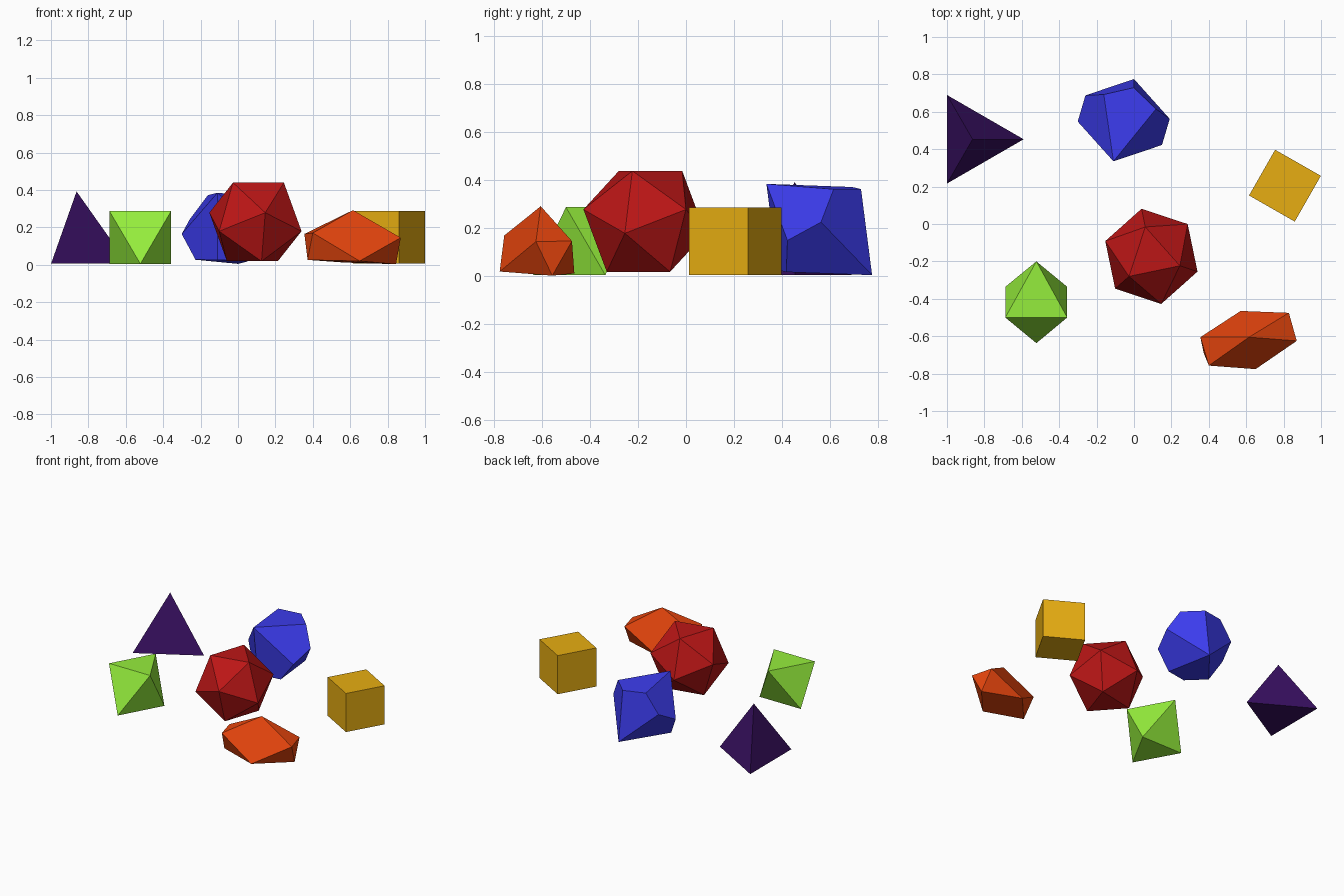
import bpy, bmesh
from math import cos, sin, radians, sqrt
from mathutils import Vector

if "Cube" in bpy.data.objects:
    bpy.data.objects.remove(bpy.data.objects["Cube"])


def die(name, points, color):
    """Convex solid around the corner points, with coplanar triangles merged."""
    bm = bmesh.new()
    for p in points:
        bm.verts.new(p)
    bmesh.ops.convex_hull(bm, input=bm.verts[:])
    bmesh.ops.dissolve_limit(bm, angle_limit=radians(5), verts=bm.verts[:], edges=bm.edges[:])
    bmesh.ops.recalc_face_normals(bm, faces=bm.faces[:])
    mesh = bpy.data.meshes.new(name)
    bm.to_mesh(mesh)
    bm.free()
    mat = bpy.data.materials.new(name + "_color")
    mat.diffuse_color = (*color, 1)
    mat.use_nodes = True
    mat.node_tree.nodes["Principled BSDF"].inputs["Base Color"].default_value = mat.diffuse_color
    mesh.materials.append(mat)
    bpy.context.collection.objects.link(bpy.data.objects.new(name, mesh))


def ring(center, radius, count, start, z):
    return [(center[0] + radius * cos(radians(start + 360 * i / count)),
             center[1] + radius * sin(radians(start + 360 * i / count)), z)
            for i in range(count)]


# four-sided die: triangle base and apex
c = (-0.863, 0.453)
die("four_sided_die", ring(c, 0.273, 3, 0, 0.006) + [(*c, 0.392)], (0.04, 0.005, 0.12))

# six-sided die
c = (0.807, 0.205)
die("six_sided_die", ring(c, 0.199, 4, 15.3, 0.006) + ring(c, 0.199, 4, 15.3, 0.287),
    (0.8, 0.42, 0.006))

# eight-sided die: slightly stretched octahedron resting on a face
pts = [(-0.522, -0.2, 0.288), (-0.522, -0.637, 0.005)]
for x in (-0.688, -0.357):
    pts += [(x, -0.5, 0.288), (x, -0.336, 0.005)]
die("eight_sided_die", pts, (0.3, 0.85, 0.045))

# twenty-sided die: icosahedron resting on a face
c, edge, mid = (0.093, -0.173), 0.278, 0.229
inner = edge / sqrt(3)
outer = inner * (1 + sqrt(5)) / 2
half, belt, turn = 0.7558 * edge, 0.1784 * edge, 101.7
die("twenty_sided_die",
    ring(c, inner, 3, turn, mid + half) + ring(c, outer, 3, turn + 180, mid + belt)
    + ring(c, outer, 3, turn, mid - belt) + ring(c, inner, 3, turn + 180, mid - half),
    (0.5, 0.008, 0.008))

# ten-sided die: pentagonal trapezohedron tilted onto a face
c = Vector((-0.055, 0.555, 0.195))
apex = Vector((0.055, 0.22, -0.19))
u = apex.normalized()
v = Vector((0.055, 0.178, 0.17))
v = (v - u * v.dot(u)).normalized()
w = u.cross(v)
pts = [c + apex, c - apex]
for k in range(10):
    a = radians(36 * k)
    pts.append(c + u * 0.0313 * (-1) ** k + (v * cos(a) + w * sin(a)) * 0.246)
die("ten_sided_die", pts, (0.045, 0.045, 0.85))

# three-sided die: wide triangle in the middle, small reversed triangles at the ends
die("three_sided_die", [
    (0.615, -0.605, 0.292), (0.65, -0.776, 0.02), (0.57, -0.465, 0.012),
    (0.4, -0.757, 0.17), (0.355, -0.605, 0.165), (0.372, -0.688, 0.026),
    (0.87, -0.625, 0.145), (0.828, -0.475, 0.147), (0.845, -0.557, 0.003)],
    (0.8, 0.06, 0.004))
